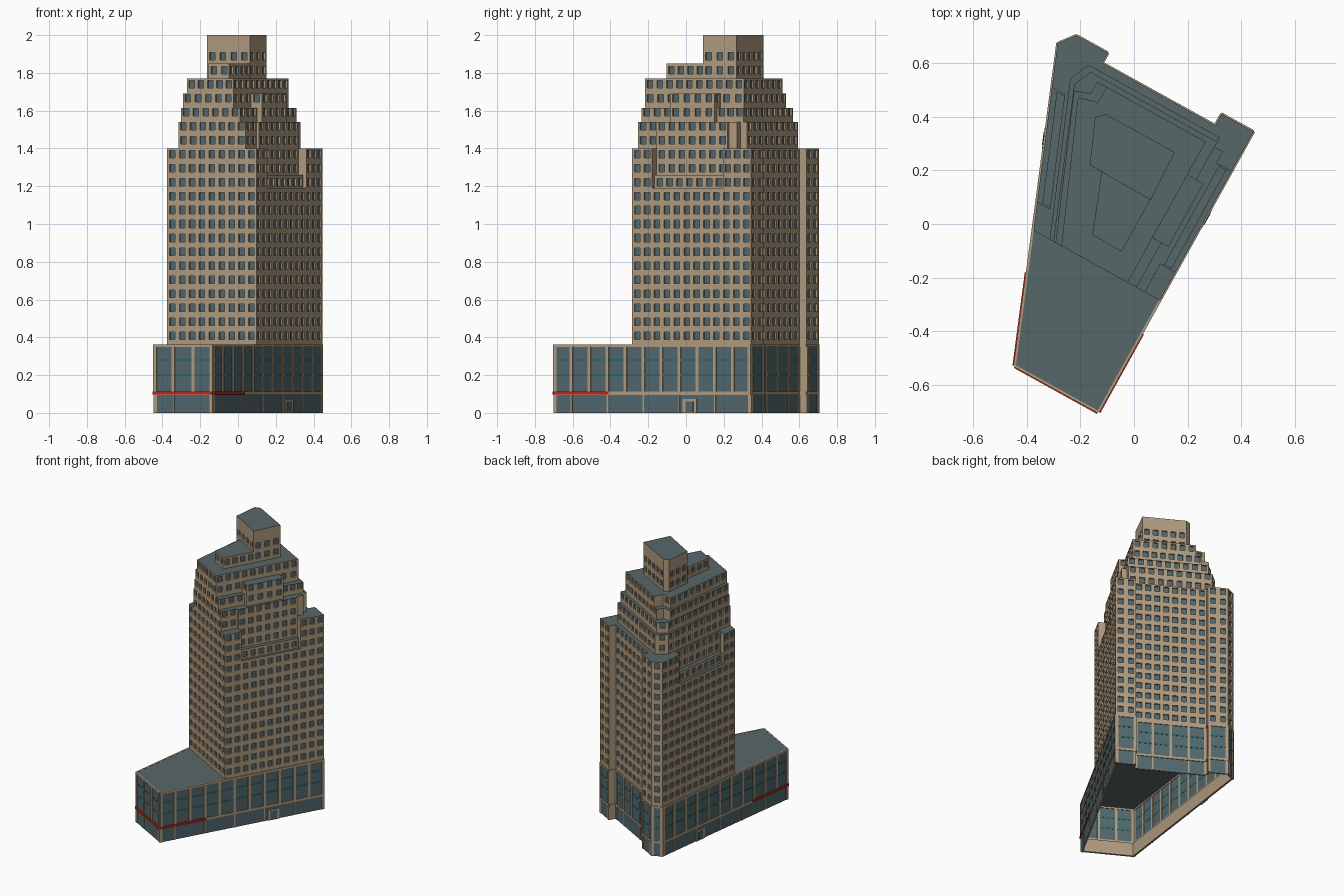
import bpy, bmesh
from mathutils import Vector

cube = bpy.data.objects.get("Cube")
if cube:
    bpy.data.objects.remove(cube, do_unlink=True)


def material(name, rgb):
    m = bpy.data.materials.new(name)
    m.use_nodes = True
    m.diffuse_color = (*rgb, 1)
    m.node_tree.nodes["Principled BSDF"].inputs["Base Color"].default_value = (*rgb, 1)
    return m


MATS = [material("tan_stone", (0.44, 0.33, 0.215)),
        material("window_glass", (0.085, 0.14, 0.16)),
        material("slate_roof", (0.095, 0.135, 0.14)),
        material("teal_spandrel", (0.03, 0.14, 0.125)),
        material("red_trim", (0.5, 0.02, 0.012))]
STONE, GLASS, ROOF, TEAL, RED = range(5)

# Plan axes: s runs left from the tower's front right corner, t runs back
CORNER = Vector((0.097, -0.285))
S_AXIS, T_AXIS = Vector((-0.875, 0.484)), Vector((0.485, 0.874))
FLOOR, FIRST = 0.074, 0.408


def plan(points):
    return [CORNER + S_AXIS * s + T_AXIS * t for s, t in points]


def edges(poly):
    return list(zip(poly, poly[1:] + poly[:1]))


def left(t, inset=0):
    return 0.539 + 0.3975 * t - inset


def frame(p, q):
    d = (q - p).normalized()
    n = Vector((d.y, -d.x))
    return lambda a, out, z: Vector((*(p + d * a + n * out), z))


def face(bm, pts, mat):
    bm.faces.new([bm.verts.new(v) for v in pts]).material_index = mat


def finish(bm, name):
    bmesh.ops.remove_doubles(bm, verts=bm.verts, dist=0.0002)
    mesh = bpy.data.meshes.new(name)
    bm.to_mesh(mesh)
    bm.free()
    for m in MATS:
        mesh.materials.append(m)
    ob = bpy.data.objects.new(name, mesh)
    bpy.context.collection.objects.link(ob)
    return ob


def windowed_wall(bm, p, q, z0, z1, row_limit):
    """Wall grid whose odd cells are recessed panes."""
    at, length = frame(p, q), (q - p).length
    cols = round(length / 0.06) if length > 0.065 else 0
    us, zs = [0], [z0]
    for i in range(cols):
        mid = (i + 0.5) * length / cols
        us += [mid - 0.017, mid + 0.017]
    for k in range(22):
        mid = FIRST + FLOOR * k
        if mid - 0.02 > z0 and mid + 0.02 < min(z1, row_limit):
            zs += [mid - 0.02, mid + 0.02]
    us.append(length)
    zs.append(z1)
    for i, (a, b) in enumerate(zip(us, us[1:])):
        for j, (c, d) in enumerate(zip(zs, zs[1:])):
            rim = [(a, c), (b, c), (b, d), (a, d)]
            if not (i % 2 and j % 2):
                face(bm, [at(u, 0, z) for u, z in rim], STONE)
                continue
            face(bm, [at(u, -0.01, z) for u, z in rim], GLASS)
            for (u, z), (v, w) in zip(rim, rim[1:] + rim[:1]):
                face(bm, [at(u, 0, z), at(v, 0, w), at(v, -0.01, w), at(u, -0.01, z)], STONE)


def tier(name, points, z0, z1, row_limit=9):
    bm = bmesh.new()
    poly = plan(points)
    for p, q in edges(poly):
        windowed_wall(bm, p, q, z0, z1, row_limit)
    face(bm, [(*p, z1) for p in poly], ROOF)
    return finish(bm, name)


def strip(bm, p, q, a, b, z0, z1, d0, d1, mat):
    """Box fixed to a wall, from a to b along it."""
    at = frame(p, q)
    lo, hi = ([at(a, d0, z), at(a, d1, z), at(b, d1, z), at(b, d0, z)] for z in (z0, z1))
    face(bm, lo, mat)
    face(bm, hi[::-1], mat)
    for i in range(4):
        j = (i + 1) % 4
        face(bm, [lo[j], lo[i], hi[i], hi[j]], mat)


# Tower body and stepped tiers
back = [(0, 0.72), (0.137, 0.72), (0.137, 0.671), (0.617, 0.671),
        (0.617, 0.714), (0.752, 0.714), (0.799, 0.654)]
tier("tower_body", [(0, 0)] + back + [(0.539, 0)], 0.36, 1.19)
tier("notched_shoulder",
     [(0, 0), (0, 0.12), (0.05, 0.12), (0.05, 0.55), (0, 0.55)] + back +
     [(left(0.5), 0.5), (left(0.5, 0.054), 0.5), (left(0.1, 0.054), 0.1), (left(0.1), 0.1),
      (0.539, 0)], 1.19, 1.40)
tier("right_ledge", [(0.02, 0.125), (0.02, 0.545), (0.07, 0.545), (0.07, 0.125)], 1.19, 1.26)
tier("left_ledge", [(left(0.105, 0.075), 0.105), (left(0.495, 0.075), 0.495),
                    (left(0.495, 0.022), 0.495), (left(0.105, 0.022), 0.105)], 1.19, 1.26)
tier("lower_setback",
     [(0.064, 0), (0.064, 0.12), (0.05, 0.12), (0.05, 0.55), (0.064, 0.55), (0.064, 0.60),
      (0.1, 0.60), (0.1, 0.64), (0.66, 0.64), (0.693, 0.56), (0.47, 0)], 1.40, 1.54)
bay = [(0.07, 0.19), (0.07, 0.46)]
tier("middle_setback", [(0.1, 0), (0.1, 0.19)] + bay +
     [(0.1, 0.46), (0.1, 0.62), (0.64, 0.62), (0.67, 0.55), (0.455, 0)], 1.54, 1.615)
tier("upper_setback", [(0.138, 0), (0.138, 0.19)] + bay +
     [(0.138, 0.46), (0.138, 0.6), (0.6, 0.6), (0.6, 0.55), (0.66, 0.53), (0.445, 0)],
     1.615, 1.69)
tier("crown_setback", [(0.138, 0), (0.138, 0.60), (0.56, 0.60), (0.56, 0.535),
                       (0.635, 0.515), (0.42, 0)], 1.69, 1.77)

# Penthouses
tier("lower_penthouse", [(0.214, 0.09), (0.214, 0.32), (0.423, 0.315), (0.339, 0.092)],
     1.77, 1.85)
tier("upper_penthouse", [(0.212, 0.311), (0.22, 0.51), (0.514, 0.51), (0.543, 0.481),
                         (0.474, 0.315)], 1.77, 2.0, 1.93)

# Podium shell with glass walls, open below
front = -0.475
podium = plan([(0, front)] + back + [(0.355, front)])
bm = bmesh.new()
for p, q in edges(podium):
    at, length = frame(p, q), (q - p).length
    face(bm, [at(0, 0, 0), at(length, 0, 0), at(length, 0, 0.36), at(0, 0, 0.36)],
         STONE if length < 0.06 else GLASS)
face(bm, [(*p, 0.36) for p in podium], ROOF)
finish(bm, "podium_shell")

# Podium bands, fins and ground floor posts
bm = bmesh.new()
for p, q in edges(podium):
    n = (q - p).length
    for z0, z1, d in [(0.096, 0.112, 0.005), (0.348, 0.361, 0.005)]:
        strip(bm, p, q, 0, n, z0, z1, -0.004, d, STONE)
    strip(bm, p, q, 0.01, n - 0.01, 0, 0.096, -0.014, -0.004, STONE)
    if n < 0.06:
        continue
    for z in (0.2, 0.28):
        strip(bm, p, q, 0, n, z - 0.006, z + 0.006, -0.001, 0.002, TEAL)
    bays = max(1, round(n / 0.107))
    for i in range(bays + 1):
        mid = min(max(i * n / bays, 0.009), n - 0.009)
        strip(bm, p, q, mid - 0.009, mid + 0.009, 0.112, 0.348, -0.002, 0.005, STONE)
        if i in (0, bays):
            strip(bm, p, q, mid - 0.009, mid + 0.009, 0, 0.096, -0.002, 0.003, STONE)
        elif i % 2:
            strip(bm, p, q, mid - 0.004, mid + 0.004, 0, 0.096, -0.002, 0.003, STONE)
finish(bm, "podium_stonework")

# Red trim around the front end
walls = edges(podium)
right_wall, left_wall, front_wall = walls[0], walls[-2], walls[-1]
bm = bmesh.new()
left_len = (left_wall[1] - left_wall[0]).length
for (p, q), a, b in [(right_wall, 0, 0.335), (left_wall, left_len - 0.35, left_len),
                     (front_wall, 0, (front_wall[1] - front_wall[0]).length)]:
    strip(bm, p, q, a, b, 0.098, 0.113, 0, 0.009, RED)
finish(bm, "red_awning_trim")

# Side doors: stone surround with a glass leaf
bm = bmesh.new()
for (p, q), mid in [(right_wall, 0.825), (left_wall, 0.36)]:
    strip(bm, p, q, mid - 0.042, mid + 0.042, 0, 0.074, -0.002, 0.006, STONE)
    strip(bm, p, q, mid - 0.024, mid + 0.024, 0.004, 0.06, 0, 0.008, GLASS)
finish(bm, "side_doors")
